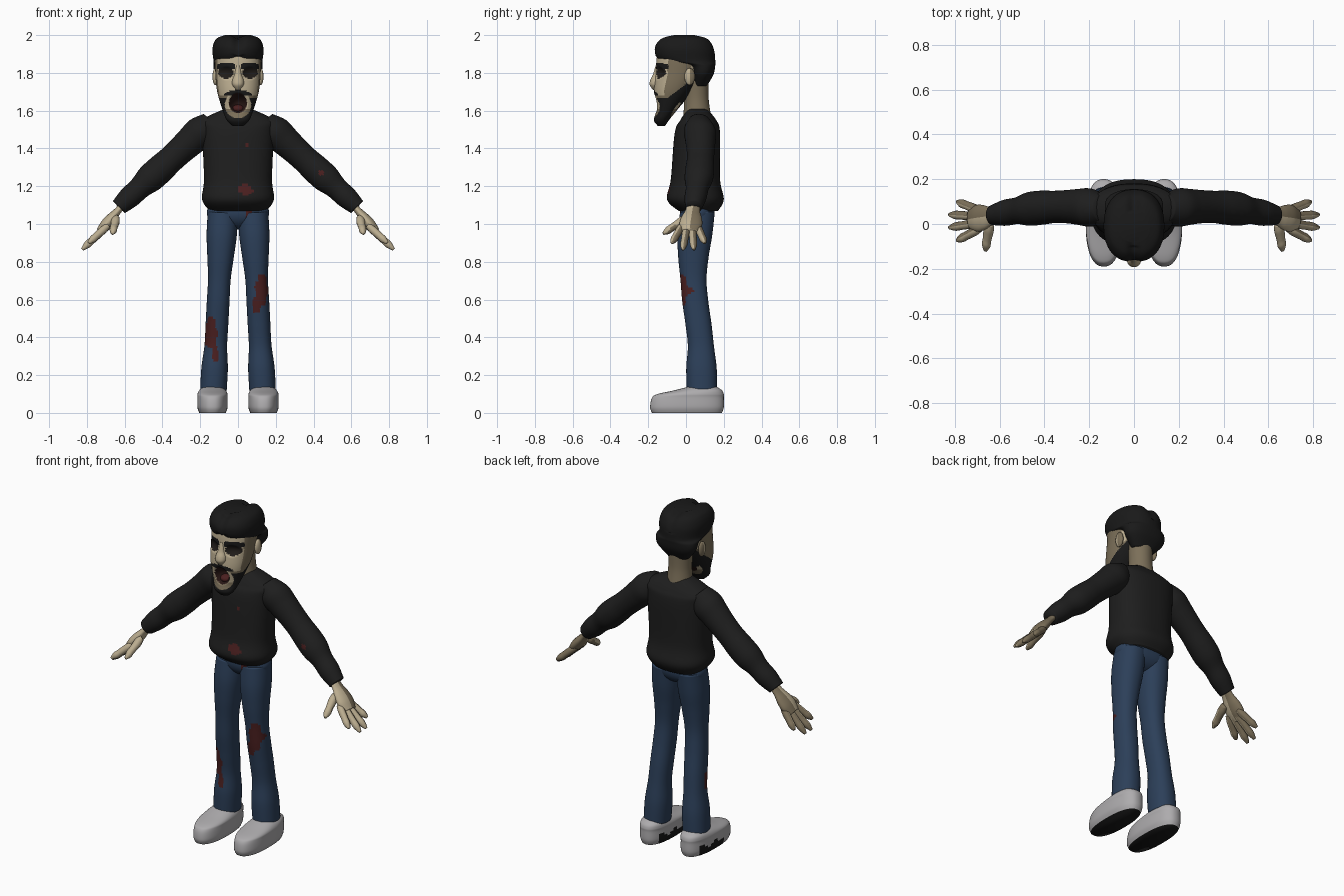
import bpy, bmesh, math
from mathutils import Vector

default_cube = bpy.data.objects.get("Cube")
if default_cube:
    bpy.data.objects.remove(default_cube)


def colour(name, red, green, blue):
    material = bpy.data.materials.new(name)
    material.use_nodes = True
    material.diffuse_color = (red, green, blue, 1)
    shader = material.node_tree.nodes["Principled BSDF"]
    shader.inputs["Base Color"].default_value = material.diffuse_color
    return material


WOOL = colour("black wool", .013, .013, .013)
HAIR = colour("black hair", .01, .01, .01)
DENIM = colour("blue denim", .025, .05, .1)
SKIN = colour("pale skin", .5, .42, .28)
GRIMY = colour("grimy skin", .2, .16, .1)
BLOOD = colour("dried blood", .07, .014, .014)
LEATHER = colour("grey leather", .42, .41, .42)
RUBBER = colour("black rubber", .008, .008, .008)
SOCKET = colour("dark socket", .015, .012, .01)
MOUTH = colour("dark mouth", .02, .008, .007)

BACKWARD = Vector((0, 1, 0))
OUTWARD = Vector((1, 0, 1)).normalized()


def smooth_path(points, steps):
    """Catmull-Rom interpolation of tuples of any length."""
    path = []
    last = len(points) - 1
    for i in range(last):
        around = (points[max(i - 1, 0)], points[i], points[i + 1], points[min(i + 2, last)])
        for k in range(steps):
            t = k / steps
            path.append([q + t / 2 * (r - p + t * (2*p - 5*q + 4*r - s + t * (3*(q - r) + s - p)))
                         for p, q, r, s in zip(*around)])
    return path + [points[last]]


def superellipse(value, power):
    return math.copysign(abs(value) ** (2 / power), value)


def loft(name, stations, materials, depth_axis=BACKWARD, side=1, power=2, segments=32,
         steps=8, rule=None, warp=None):
    """Skin rings of (x, y, z, half width, half depth); side=-1 mirrors in x."""
    axis = (Vector(stations[-1][:3]) - Vector(stations[0][:3])).normalized()
    width_axis = axis.cross(depth_axis).normalized()
    bm = bmesh.new()
    rings = []
    for x, y, z, width, depth in smooth_path(stations, steps):
        ring = []
        for k in range(segments):
            angle = math.tau * k / segments
            point = Vector((x, y, z))
            point += width_axis * width * superellipse(math.cos(angle), power)
            point += depth_axis * depth * superellipse(math.sin(angle), power)
            if warp:
                warp(point)
            point.x *= side
            ring.append(bm.verts.new(point))
        rings.append(ring)
    for lower, upper in zip(rings, rings[1:]):
        for k in range(segments):
            bm.faces.new((lower[k - 1], lower[k], upper[k], upper[k - 1]))
    bm.faces.new(rings[0])
    bm.faces.new(rings[-1])
    bmesh.ops.recalc_face_normals(bm, faces=bm.faces)
    for face in bm.faces:
        face.smooth = True
        if rule:
            chosen = rule(face.calc_center_median(), face.normal)
            face.material_index = materials.index(chosen)
    mesh = bpy.data.meshes.new(name)
    bm.to_mesh(mesh)
    bm.free()
    for material in materials:
        mesh.materials.append(material)
    bpy.context.collection.objects.link(bpy.data.objects.new(name, mesh))


def upright(name, rows, materials, x=0, **options):
    """Loft rows of (height, half width, front y, back y)."""
    stations = [(x, (front + back) / 2, z, width, (back - front) / 2)
                for z, width, front, back in rows]
    loft(name, stations, materials, **options)


def limb(name, start, end, radii, materials, flatness=1, bend=lambda t: 0, **options):
    """Loft evenly spaced radii from start to end; bend shifts the path in y."""
    stations = []
    for i, radius in enumerate(radii):
        t = i / (len(radii) - 1)
        x, y, z = Vector(start).lerp(Vector(end), t)
        stations.append((x, y + bend(t), z, radius, radius * flatness))
    loft(name, stations, materials, **options)


def blob(name, centre, size, materials, **options):
    """Loft an ellipsoid."""
    stations = []
    for i in range(9):
        angle = math.pi * (i / 8 - .5)
        r = max(math.cos(angle), .01)
        stations.append((centre[0], centre[1], centre[2] + size[2] * math.sin(angle),
                         size[0] * r, size[1] * r))
    loft(name, stations, materials, **options)


def oval(x, z, cx, cz, rx, rz):
    return ((x - cx) / rx) ** 2 + ((z - cz) / rz) ** 2


def stains(cloth, *spots):
    """Colour ragged ovals (x, z, rx, rz) on front faces."""
    def rule(centre, normal):
        ragged = 1 + math.sin(centre.z * 90 + centre.x * 40) / 4
        hit = any(oval(centre.x, centre.z, *spot) < ragged for spot in spots)
        return BLOOD if hit and normal.y < 0 else cloth
    return rule


def grime(centre, normal):
    return GRIMY if normal.y > 0 else SKIN


# Sweater body with gathered hem
upright("sweater_body", [
    (1.07, .15, -.04, .17), (1.13, .19, -.1, .2), (1.24, .18, -.08, .18),
    (1.48, .19, -.06, .18), (1.55, .19, -.03, .16), (1.61, .07, .01, .11)],
    [WOOL, BLOOD], power=2.4, segments=80, steps=12,
    rule=stains(WOOL, (.04, 1.18, .035, .035), (.05, 1.42, .014, .012)))

blob("jeans_seat", (0, .06, 1.06), (.165, .092, .09), [DENIM, BLOOD], power=2.4, segments=64,
     rule=stains(DENIM, (.06, 1.05, .015, .03)))


# Sole, and the scuffed flank of each shoe
def shoe_rule(centre, normal):
    ragged = .05 + .015 * math.sin(centre.y * 60)
    scuffed = normal.x < -.6 and centre.z < ragged and abs(centre.y - .05) < .1
    return RUBBER if normal.z < -.5 or scuffed else LEATHER


for side, tag in ((1, "left_"), (-1, "right_")):
    limb(tag + "sleeve", (.14, .07, 1.54), (.63, .04, 1.09),
         [.06, .085, .08, .074, .072, .076, .075, .06, .058, .045], [WOOL, BLOOD],
         bend=lambda t: .02 * math.sin(math.pi * t), depth_axis=OUTWARD, side=side,
         segments=48, rule=stains(WOOL, (.44, 1.27, .015, .015)))

    # Palm, four fanned fingers and thumb
    limb(tag + "palm", (.61, .04, 1.1), (.73, .02, .96), [.035, .04, .055, .06, .045],
         [SKIN, GRIMY], flatness=.5, depth_axis=OUTWARD, side=side, rule=grime)
    for i, finger in enumerate(("little", "ring", "middle", "index")):
        reach = .04 * math.sin(math.pi * i / 3)
        limb(tag + finger + "_finger", (.69, .06 - .027 * i, .99),
             (.79 + reach, .1 - .058 * i, .9 - reach), [.016, .02, .02, .019, .019, .008],
             [SKIN, GRIMY], depth_axis=OUTWARD, side=side, segments=16, steps=4, rule=grime)
    limb(tag + "thumb", (.645, 0, 1.03), (.665, -.12, .95), [.02, .024, .022, .02, .02, .008],
         [SKIN, GRIMY], depth_axis=OUTWARD, side=side, segments=16, steps=4, rule=grime)

    # Trouser leg, set back below the knee
    wound = (.125, .65, .034, .08) if side > 0 else (-.145, .42, .036, .08)
    drip = (.1, .57, .025, .04) if side > 0 else (-.12, .31, .015, .04)
    limb(tag + "trouser_leg", (.08, .06, 1.06), (.13, .085, .12),
         [.08, .08, .07, .06, .06, .06, .06, .07, .07], [DENIM, BLOOD], flatness=1.15,
         bend=lambda t: -.03 * math.sin(math.pi * min(1, t / .7)), side=side,
         power=2.2, segments=56, steps=10, rule=stains(DENIM, wound, drip))

    upright(tag + "shoe", [
        (0, .07, -.18, .19), (.03, .08, -.19, .2), (.08, .08, -.18, .2), (.1, .08, -.15, .2),
        (.12, .07, -.06, .19), (.14, .05, .02, .16)], [LEATHER, RUBBER], x=.135,
        side=side, power=2.4, segments=48, rule=shoe_rule)

    blob(tag + "ear", (.12, .02, 1.78), (.015, .028, .045), [SKIN, GRIMY], side=side, rule=grime)


# Head with carved mouth and eye sockets, and painted beard and brows
def carve(point):
    if point.y < -.1:
        point.y += .06 * max(0, 1 - oval(point.x, point.z, 0, 1.64, .05, .055))
        point.y += .02 * max(0, 1 - oval(abs(point.x), point.z, .06, 1.8, .04, .035))


def face_rule(centre, normal):
    x, y, z = abs(centre.x), centre.y, centre.z
    if y < -.03:
        if oval(x, z, 0, 1.64, .048, .052) < 1:
            return MOUTH
        if z > 1.68 and oval(x, z, 0, 1.68, .075, .03) < 1:
            return HAIR
        if oval(x, z, 0, 1.63, .07, .07) < 1:
            return GRIMY if z < 1.61 else SKIN
        if abs(x - .065) < .045 and abs(z - 1.84 + abs(x - .06) / 8) < .014:
            return HAIR
        if oval(x, z, .065, 1.8, .04, .03) < 1:
            return SOCKET
    jaw = 1.67 + max(0, y + .09) * .8
    if z < jaw:
        return HAIR
    return GRIMY if z < jaw + .01 or abs(normal.x) > .9 else SKIN


upright("head", [
    (1.52, .03, -.15, -.11), (1.55, .06, -.17, -.09), (1.6, .08, -.16, -.05),
    (1.7, .11, -.17, .03), (1.8, .12, -.16, .08), (1.9, .12, -.15, .11), (1.95, .08, -.1, .08)],
    [SKIN, HAIR, GRIMY, SOCKET, MOUTH], power=2.2, segments=112, steps=16,
    rule=face_rule, warp=carve)
limb("nose", (0, -.15, 1.84), (0, -.165, 1.71), [.01, .015, .02, .03, .03, .01], [SKIN])
blob("tongue", (0, -.11, 1.61), (.032, .035, .022), [BLOOD])
limb("neck", (0, .06, 1.56), (0, .05, 1.76), [.075, .065, .07], [GRIMY])


# Hair, swept from a centre parting
def parting(point):
    dip = .02 * math.exp(-(point.x / .025) ** 2)
    if point.z > 1.9:
        point.z -= dip
    if point.z > 1.86 and point.y < -.1:
        point.y += dip / 2


upright("hair", [
    (1.73, .07, .04, .11), (1.79, .12, .03, .145), (1.84, .13, 0, .155), (1.865, .13, -.14, .155),
    (1.93, .135, -.17, .15), (1.98, .115, -.14, .12), (2, .07, -.08, .06)],
    [HAIR], power=2.3, segments=64, warp=parting)
